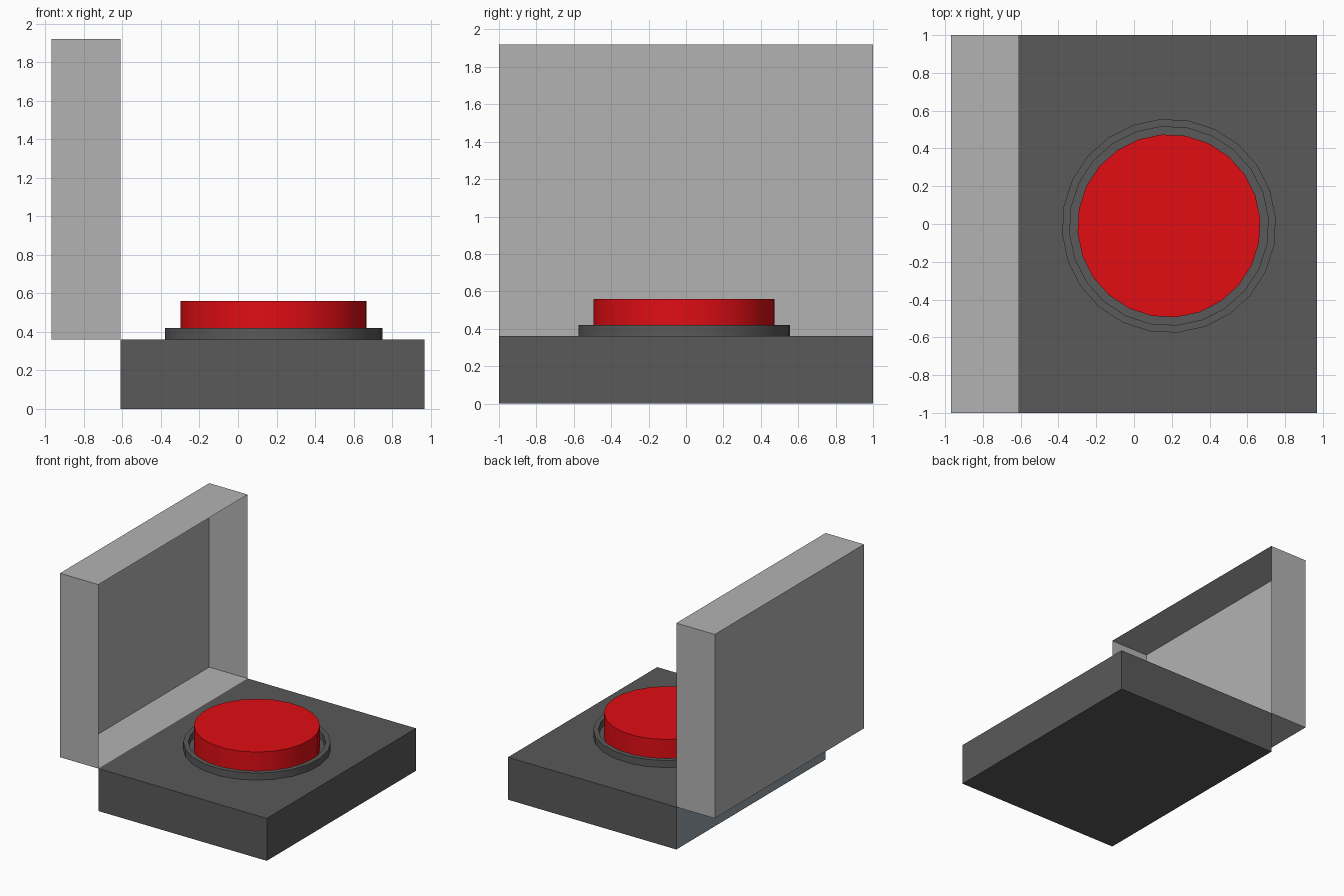
import bpy, bmesh
from math import pi, cos, sin
from mathutils import Matrix

if "Cube" in bpy.data.objects:
    bpy.data.objects.remove(bpy.data.objects["Cube"])


def material(name, rgb):
    m = bpy.data.materials.new(name)
    m.diffuse_color = (*rgb, 1)
    m.use_nodes = True
    m.node_tree.nodes["Principled BSDF"].inputs["Base Color"].default_value = m.diffuse_color
    return m


dark = material("dark_grey", (0.10, 0.10, 0.10))
slate = material("slate", (0.28, 0.34, 0.38))
pale = material("pale_grey", (0.45, 0.45, 0.45))
red = material("red", (0.75, 0.004, 0.007))


def finish(name, bm, *mats):
    mesh = bpy.data.meshes.new(name)
    bm.to_mesh(mesh)
    bm.free()
    ob = bpy.data.objects.new(name, mesh)
    bpy.context.collection.objects.link(ob)
    for m in mats:
        mesh.materials.append(m)
    return ob


def box(lo, hi):
    bm = bmesh.new()
    size = [b - a for a, b in zip(lo, hi)]
    mid = [(a + b) / 2 for a, b in zip(lo, hi)]
    bmesh.ops.create_cube(bm, size=1, matrix=Matrix.Translation(mid) @ Matrix.Diagonal((*size, 1)))
    return bm


def lathe(name, profile, mat, sides=24, centre=(0.185, -0.01)):
    """Spin a (radius, z) profile around the button axis."""
    bm = bmesh.new()
    rings = [[bm.verts.new((centre[0] + r * cos(a), centre[1] + r * sin(a), z))
              for a in (2 * pi * (i + 0.3) / sides for i in range(sides))]
             for r, z in profile]
    for lower, upper in zip(rings, rings[1:]):
        for i in range(sides):
            j = (i + 1) % sides
            bm.faces.new((lower[i], lower[j], upper[j], upper[i]))
    return bm, rings


def smooth(ob):
    bpy.ops.object.select_all(action='DESELECT')
    ob.select_set(True)
    bpy.context.view_layer.objects.active = ob
    bpy.ops.object.shade_smooth_by_angle(angle=pi / 6)


# Base block, with a slate-coloured hinge side
bm = box((-0.61, -1, 0), (0.97, 1, 0.36))
for f in bm.faces:
    f.material_index = int(f.normal.x < -0.5)
finish("base", bm, dark, slate)

# Open lid: thin shell without the face towards the button
bm = box((-0.97, -1, 0.36), (-0.61, 1, 1.92))
bmesh.ops.delete(bm, geom=[f for f in bm.faces if f.normal.x > 0.5], context='FACES')
finish("lid", bm, pale)

# Raised collar around the button
bm, _ = lathe("collar", [(0.567, 0.36), (0.567, 0.42), (0.527, 0.42), (0.527, 0.36)], dark)
smooth(finish("collar", bm, dark))

# Push button
bm, rings = lathe("button", [(0.485, 0.36), (0.485, 0.56)], red)
bm.faces.new(rings[-1])
smooth(finish("button", bm, red))
